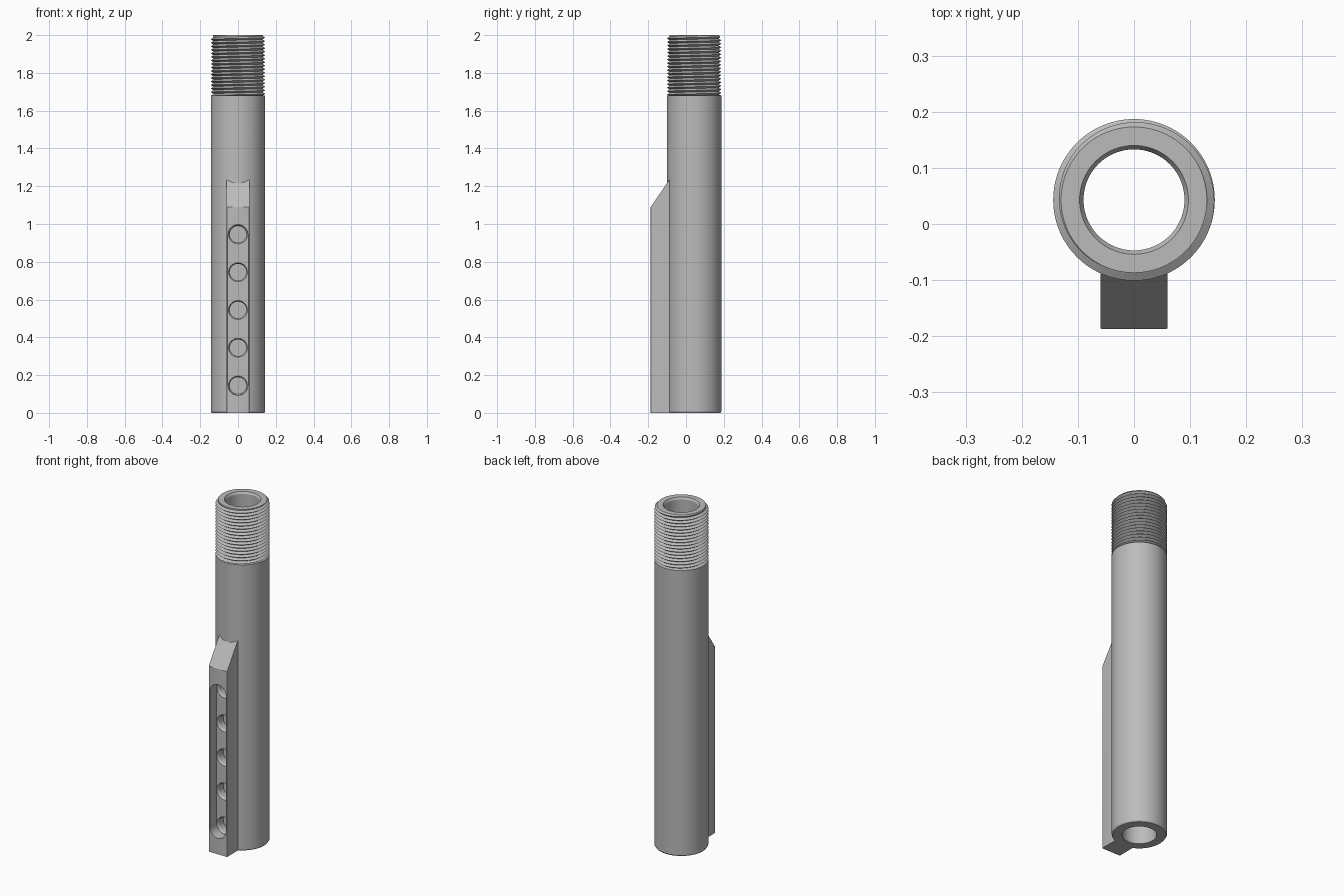
import bpy, bmesh, math
from mathutils import Matrix, Vector

if "Cube" in bpy.data.objects:
    bpy.data.objects.remove(bpy.data.objects["Cube"])

AXIS_Y = 0.043          # tube axis offset
R = 0.144               # tube radius
THREAD_Z = 1.68
SEGS = 96

metal = bpy.data.materials.new("grey metal")
metal.use_nodes = True
grey = (0.5, 0.5, 0.5, 1)
metal.diffuse_color = grey
metal.node_tree.nodes["Principled BSDF"].inputs["Base Color"].default_value = grey


def finish(bm, name, matrix=Matrix()):
    bm.transform(matrix)
    bmesh.ops.recalc_face_normals(bm, faces=bm.faces)
    mesh = bpy.data.meshes.new(name)
    bm.to_mesh(mesh)
    bm.free()
    mesh.materials.append(metal)
    ob = bpy.data.objects.new(name, mesh)
    bpy.context.collection.objects.link(ob)
    return ob


def lathe(name, profile, segs, closed, matrix):
    """Spin (radius, height) points about the z axis."""
    bm = bmesh.new()
    rings = []
    for r, z in profile:
        rings.append([bm.verts.new((r * math.cos(a), r * math.sin(a), z))
                      for a in (math.tau * i / segs for i in range(segs))])
    pairs = list(zip(rings, rings[1:]))
    if closed:
        pairs.append((rings[-1], rings[0]))
    else:
        bm.faces.new(rings[0])
        bm.faces.new(rings[-1])
    for a, b in pairs:
        for i in range(segs):
            j = (i + 1) % segs
            bm.faces.new((a[i], a[j], b[j], b[i]))
    return finish(bm, name, matrix)


def prism(name, outline, vector):
    """Extrude a planar outline along a vector."""
    bm = bmesh.new()
    face = bm.faces.new([bm.verts.new(p) for p in outline])
    out = bmesh.ops.extrude_face_region(bm, geom=[face])
    bmesh.ops.translate(bm, vec=Vector(vector),
                        verts=[v for v in out["geom"] if isinstance(v, bmesh.types.BMVert)])
    return finish(bm, name)


def select(ob):
    bpy.ops.object.select_all(action="DESELECT")
    ob.select_set(True)
    bpy.context.view_layer.objects.active = ob


def combine(target, other, operation):
    mod = target.modifiers.new("combine", "BOOLEAN")
    mod.operation, mod.solver, mod.object = operation, "EXACT", other
    select(target)
    bpy.ops.object.modifier_apply(modifier=mod.name)
    bpy.data.objects.remove(other)


# Hollow tube with a reduced neck under the thread
tube = lathe("tube", [(0.09, 0), (0.139, 0), (R, 0.008), (R, THREAD_Z), (0.13, THREAD_Z),
                      (0.13, 2), (0.097, 2), (0.09, 1.988)],
             SEGS, True, Matrix.Translation((0, AXIS_Y, 0)))

# Guide rail with sloped top end
rail = prism("rail", [(-0.06, -0.187, 0), (-0.06, -0.187, 1.09), (-0.06, -0.09, 1.232),
                      (-0.06, -0.062, 1.232), (-0.06, -0.062, 0)], (0.12, 0, 0))
bm = bmesh.new()
bm.from_mesh(rail.data)
edges = [e for e in bm.edges if all(v.co.y < -0.18 and v.co.z < 1.1 for v in e.verts)
         and abs(e.verts[0].co.z - e.verts[1].co.z) > 0.5]
bmesh.ops.bevel(bm, geom=edges, offset=0.003, segments=2, affect="EDGES", profile=0.5)
bm.to_mesh(rail.data)
bm.free()
combine(tube, rail, "UNION")

# Long round-ended slot in the rail
slot_r, low, high = 0.052, 0.145, 0.945
outline = []
for i in range(34):
    a = math.pi * (i % 17) / 16 + (math.pi if i > 16 else 0)
    outline.append((slot_r * math.cos(a), -0.25, (low if i > 16 else high) + slot_r * math.sin(a)))
combine(tube, prism("slot_cutter", outline, (0, 0.125, 0)), "DIFFERENCE")

# Row of countersunk blind holes
for i in range(5):
    z = low + i * (high - low) / 4
    place = Matrix.Translation((0, -0.14, z)) @ Matrix.Rotation(-math.pi / 2, 4, "X")
    cutter = lathe("hole_cutter", [(0.05, 0), (0.05, 0.017), (0.044, 0.026), (0.044, 0.066)],
                   32, False, place)
    combine(tube, cutter, "DIFFERENCE")

# Helical thread, trimmed by the shoulder and the top chamfer
pitch, turns = 0.0186, 18
bm = bmesh.new()
columns = []
for s in range(SEGS + 1):
    a = math.tau * s / SEGS
    column = []
    for k in range(2 * turns + 1):
        z = THREAD_Z + (k / 2 - 1 + s / SEGS) * pitch
        z = min(max(z, THREAD_Z), 2)
        r = min(0.13 if k % 2 == 0 else R, 0.13 + (2 - z))
        column.append(bm.verts.new((r * math.cos(a), r * math.sin(a), z)))
    columns.append(column)
for a, b in zip(columns, columns[1:]):
    for k in range(2 * turns):
        bm.faces.new((a[k], b[k], b[k + 1], a[k + 1]))
bmesh.ops.remove_doubles(bm, verts=bm.verts, dist=0.00001)
thread = finish(bm, "thread", Matrix.Translation((0, AXIS_Y, 0)))

for ob in (tube, thread):
    select(ob)
    bpy.ops.object.shade_smooth_by_angle(angle=math.radians(30))
